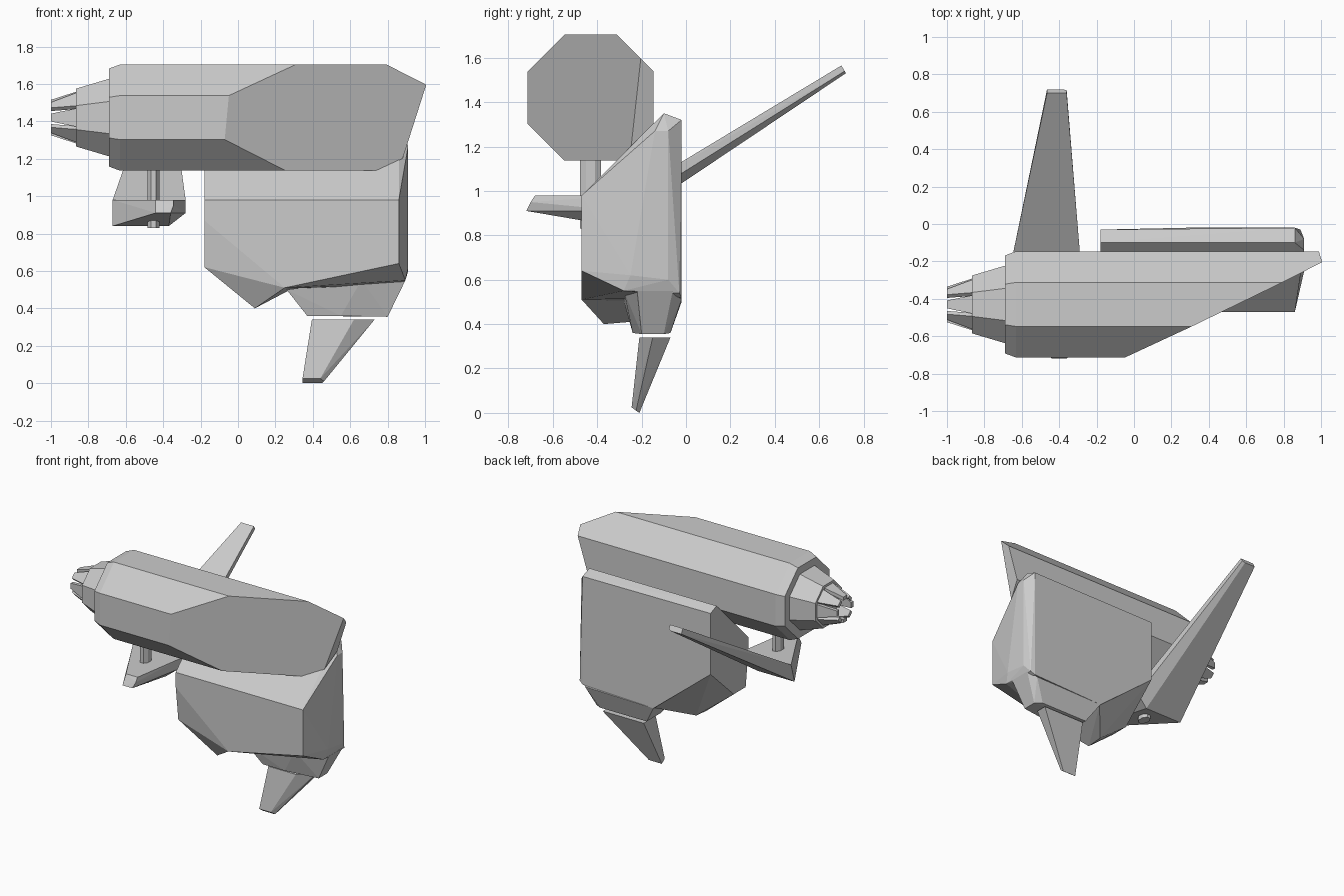
import bpy, bmesh
from math import sin, cos, pi, radians


def hull(name, pts, cuts=()):
    """Convex flat-faced solid through points, optionally trimmed by (point, normal) planes."""
    bm = bmesh.new()

    def wrap(coords):
        bm.clear()
        for p in coords:
            bm.verts.new(p)
        bmesh.ops.convex_hull(bm, input=bm.verts[:])
        loose = [v for v in bm.verts if not v.link_faces]
        bmesh.ops.delete(bm, geom=loose, context='VERTS')

    wrap(pts)
    for co, no in cuts:
        bmesh.ops.bisect_plane(bm, geom=bm.verts[:] + bm.edges[:] + bm.faces[:],
                               plane_co=co, plane_no=no, clear_outer=True)
        wrap([v.co.copy() for v in bm.verts])
    bmesh.ops.dissolve_limit(bm, angle_limit=radians(2), verts=bm.verts[:], edges=bm.edges[:])
    bmesh.ops.recalc_face_normals(bm, faces=bm.faces[:])
    me = bpy.data.meshes.new(name)
    bm.to_mesh(me)
    bm.free()
    ob = bpy.data.objects.new(name, me)
    bpy.context.collection.objects.link(ob)
    return ob


CY, CZ = -0.43, 1.42   # axis of the long octagonal barrel


def octagon(x, apothem):
    r = apothem / cos(pi / 8)
    return [(x, CY + r * cos(pi / 8 + k * pi / 4), CZ + r * sin(pi / 8 + k * pi / 4))
            for k in range(8)]


# Octagonal housing, chamfered at the left, sliced obliquely at the right
hull("housing", octagon(-0.69, 0.262) + octagon(-0.63, 0.284) + octagon(1.3, 0.284),
     cuts=[((-0.05, -0.714, 1.525), (0.486, -1, -0.046)),
           ((1.0, -0.195, 1.575), (1, 0, -0.32))])
hull("nozzle", octagon(-0.68, 0.21) + octagon(-0.865, 0.155))

# Ring of tapered prongs
for k in range(8):
    a = k * pi / 4
    pts = []
    for x, r, half in ((-0.86, 0.14, 0.05), (-1.0, 0.095, 0.021)):
        for rr in (r, r - 0.025):
            for s in (-half, half):
                pts.append((x, CY + rr * cos(a) - s * sin(a), CZ + rr * sin(a) + s * cos(a)))
    hull(f"prong_{k + 1}", pts)

# Bent wing: short level front part and long rising rear part
root = [(-0.67, -0.31, 0.84), (-0.37, -0.31, 0.84), (-0.28, -0.29, 0.91),
        (-0.28, -0.27, 0.98), (-0.67, -0.27, 0.98)]
front_tip = [(-0.44, -0.72, 0.91), (-0.36, -0.72, 0.91), (-0.345, -0.7, 0.95),
             (-0.345, -0.68, 0.98), (-0.44, -0.68, 0.98)]
rear_tip = [(-0.465, 0.72, 1.53), (-0.38, 0.72, 1.53), (-0.36, 0.715, 1.54),
            (-0.36, 0.70, 1.565), (-0.465, 0.70, 1.565)]
hull("wing_front", root + front_tip)
hull("wing_rear", root + rear_tip)

# Post joining wing and housing
hull("wing_post", [(-0.452 + 0.035 * cos(pi / 8 + k * pi / 4),
                    -0.43 + 0.052 * sin(pi / 8 + k * pi / 4), z)
                   for k in range(8) for z in (0.83, 1.15)])

# Main angular body below the housing
hull("body", [(-0.18, -0.03, 1.32), (0.86, -0.02, 1.32), (-0.18, -0.10, 1.35), (0.86, -0.10, 1.35),
              (-0.18, -0.47, 0.98), (0.86, -0.47, 0.98), (-0.18, -0.47, 0.87), (0.25, -0.47, 0.51),
              (0.86, -0.47, 0.64), (0.91, -0.14, 1.27), (0.91, -0.08, 1.27),
              (0.91, -0.25, 0.62), (0.91, -0.08, 0.60), (0.895, -0.28, 0.55), (0.89, -0.03, 0.54),
              (-0.18, -0.03, 0.87), (0.28, -0.02, 0.50), (0.86, -0.02, 0.52)])
# Lower left bulge
hull("body_bulge", [(-0.18, -0.47, 0.87), (0.25, -0.47, 0.51), (-0.18, -0.44, 0.62),
                    (-0.18, -0.30, 0.62), (0.09, -0.37, 0.40), (0.09, -0.25, 0.41),
                    (-0.18, -0.03, 0.87), (0.28, -0.03, 0.50)])
# Tapered ankle under the body
hull("ankle", [(0.26, -0.28, 0.50), (0.66, -0.28, 0.55), (0.895, -0.22, 0.55), (0.895, -0.06, 0.55),
               (0.84, -0.02, 0.51), (0.28, -0.02, 0.50), (0.37, -0.24, 0.36), (0.55, -0.24, 0.36),
               (0.80, -0.20, 0.355), (0.80, -0.10, 0.355), (0.75, -0.07, 0.36), (0.37, -0.07, 0.36)])
# Claw-like foot fin, separated by a thin gap
hull("foot_fin", [(0.395, -0.21, 0.34), (0.62, -0.21, 0.34), (0.73, -0.15, 0.34), (0.73, -0.07, 0.34),
                  (0.395, -0.07, 0.34), (0.345, -0.245, 0.025), (0.44, -0.245, 0.025),
                  (0.46, -0.225, 0.01), (0.45, -0.21, 0.0), (0.345, -0.21, 0.0)])
